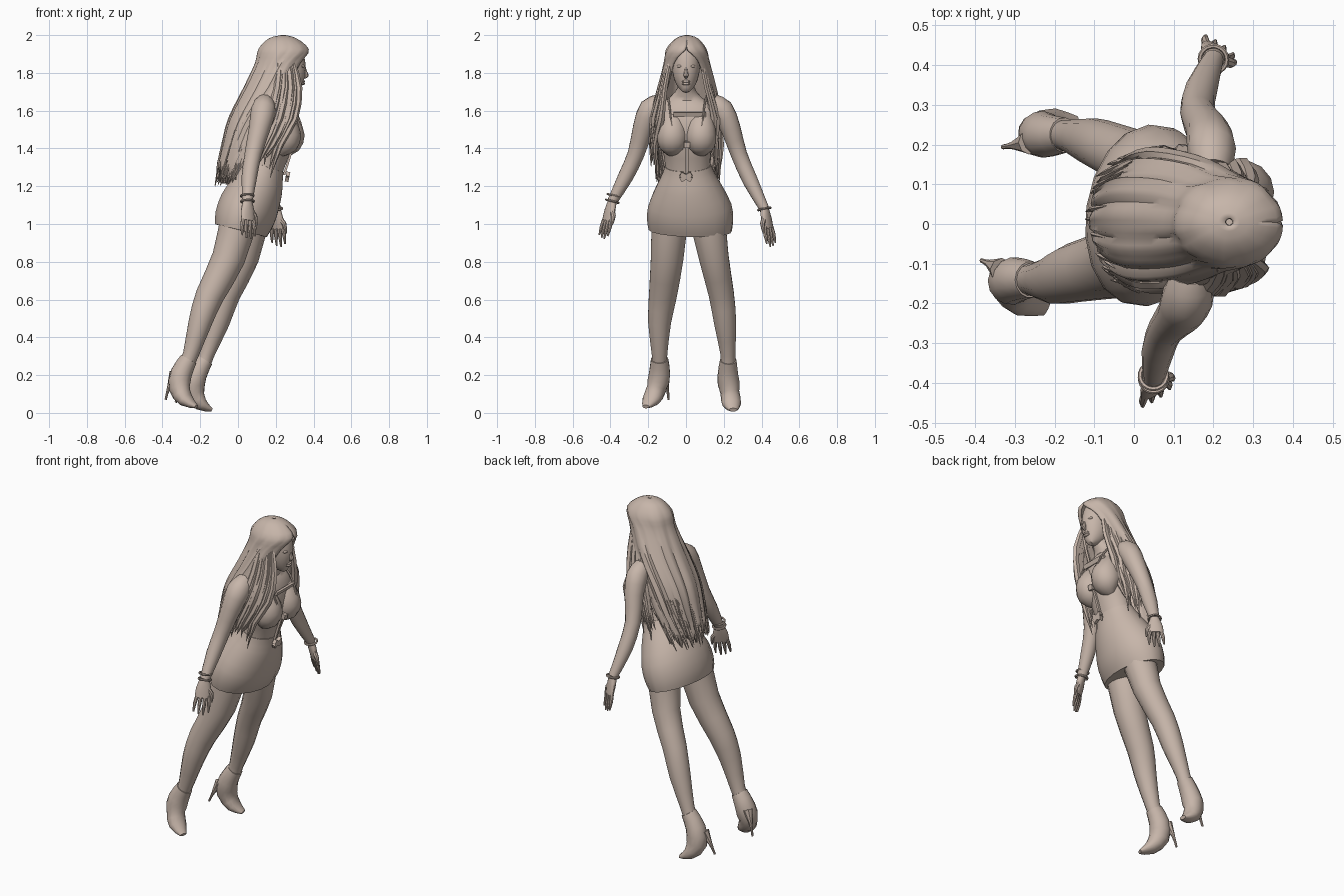
import bpy, bmesh, math, random
from mathutils import Vector

random.seed(4)
default_cube = bpy.data.objects.get("Cube")
if default_cube:
    bpy.data.objects.remove(default_cube, do_unlink=True)

clay = bpy.data.materials.new("warm clay")
clay.use_nodes = True
clay_colour = (0.57, 0.465, 0.4, 1)
clay.diffuse_color = clay_colour
clay.node_tree.nodes["Principled BSDF"].inputs["Base Color"].default_value = clay_colour


def finish(obj, name, angle=40):
    """Name, colour and shade one finished part."""
    obj.name = name
    obj.data.materials.clear()
    obj.data.materials.append(clay)
    bpy.ops.object.select_all(action="DESELECT")
    obj.select_set(True)
    bpy.context.view_layer.objects.active = obj
    bpy.ops.object.shade_smooth_by_angle(angle=math.radians(angle))
    return obj


def from_bmesh(bm, name):
    bmesh.ops.recalc_face_normals(bm, faces=bm.faces[:])
    mesh = bpy.data.meshes.new(name)
    bm.to_mesh(mesh)
    bm.free()
    obj = bpy.data.objects.new(name, mesh)
    bpy.context.collection.objects.link(obj)
    return finish(obj, name)


def spline(rows, steps):
    """Catmull-Rom interpolation of rows of any length."""
    result = []
    last = len(rows) - 1
    for i in range(last):
        p, q, r, s = (rows[max(0, min(last, i + k))] for k in (-1, 0, 1, 2))
        for step in range(steps):
            t = step / steps
            result.append([b + t / 2 * (c - a + t * (2 * a - 5 * b + 4 * c - d + t * (3 * (b - c) + d - a)))
                           for a, b, c, d in zip(p, q, r, s)])
    return result + [list(rows[-1])]


def add_loft(bm, rows, sides=14, steps=2, yaw=0.0):
    """Rows are centre x, y, z, then half depth and half width."""
    rows = spline(rows, steps)
    centres = [Vector(row[:3]) for row in rows]
    rings = []
    for i, row in enumerate(rows):
        along = (centres[min(i + 1, len(rows) - 1)] - centres[max(i - 1, 0)]).normalized()
        side = Vector((math.sin(yaw), math.cos(yaw), 0))
        side = (side - along * side.dot(along)).normalized()
        front = side.cross(along)
        depth, width = max(row[3], 0.001), max(row[-1], 0.001)
        ring = []
        for k in range(sides):
            turn = math.tau * k / sides
            ring.append(bm.verts.new(centres[i] + front * depth * math.cos(turn) + side * width * math.sin(turn)))
        rings.append(ring)
    for low, high in zip(rings, rings[1:]):
        for k in range(sides):
            n = (k + 1) % sides
            bm.faces.new((low[k], low[n], high[n], high[k]))
    bm.faces.new(rings[0])
    bm.faces.new(rings[-1])


def loft(name, rows, **options):
    bm = bmesh.new()
    add_loft(bm, rows, **options)
    return from_bmesh(bm, name)


def ball(name, place, size):
    bpy.ops.mesh.primitive_uv_sphere_add(segments=16, ring_count=10, radius=1, location=place)
    obj = bpy.context.object
    obj.scale = size
    return finish(obj, name)


def plate(name, place, size, turn=(0, 0, 0)):
    bpy.ops.mesh.primitive_cube_add(size=1, location=place, rotation=turn)
    obj = bpy.context.object
    obj.scale = size
    return finish(obj, name)


# Body and skirt, leaning forward and turned slightly
twist = 0.15
loft("torso", [(.1, .015, 1.18, .12, .15), (.15, .01, 1.31, .095, .12), (.185, .005, 1.43, .105, .14),
               (.2, 0, 1.54, .1, .165), (.205, 0, 1.62, .078, .15), (.21, 0, 1.67, .052, .085),
               (.235, 0, 1.72, .045, .045), (.26, 0, 1.8, .045, .045)], sides=18, yaw=twist)
loft("skirt", [(.015, .022, .965, .14, .222), (.03, .022, 1.02, .155, .23), (.06, .02, 1.1, .158, .222),
               (.105, .015, 1.2, .138, .175), (.133, .012, 1.27, .112, .138), (.148, .01, 1.31, .1, .124)],
     sides=18, yaw=twist)

# Bust, straps and clasps
for label, y, x in (("left", .08, .268), ("right", -.072, .25)):
    loft(label + "_bust", [(x - .03, y, 1.61, .02, .04), (x - .01, y, 1.54, .062, .068), (x, y, 1.47, .085, .082),
                           (x - .008, y, 1.41, .066, .072), (x - .03, y, 1.37, .02, .03)])
    loft(label + "_strap", [(x + .07, y, 1.5, .006), (x + .045, y * 1.15, 1.58, .006),
                            (x - .03, y * 1.3, 1.665, .006), (x - .1, y * 1.3, 1.6, .006)], sides=6)
plate("chest_bar", (.302, .02, 1.58), (.012, .17, .025), (0, .4, 0))
plate("front_strip", (.272, .005, 1.35), (.012, .014, .19), (0, .3, 0))
plate("bust_clasp", (.31, .005, 1.42), (.02, .03, .03), (0, .2, 0))
for tilt in (-.5, .5):
    plate("waist_buckle", (.262, 0, 1.25), (.02, .065, .025), (tilt, .2, 0))

# Head and face
loft("head", [(.318, 0, 1.7, .012, .015), (.305, 0, 1.725, .045, .04), (.285, 0, 1.77, .075, .064),
              (.27, 0, 1.84, .088, .076), (.255, 0, 1.91, .085, .075), (.245, 0, 1.96, .05, .05)], sides=18)
loft("nose", [(.35, 0, 1.84, .006), (.356, 0, 1.805, .01), (.36, 0, 1.787, .014), (.348, 0, 1.773, .006)], sides=8)
for height in (1.743, 1.755):
    ball("lip", (.341, 0, height), (.014, .022, .008))
for y in (-.033, .033):
    ball("eye", (.34, y, 1.835), (.013, .016, .008))

# Hair shell: centre, half depth, half width, half angle left open at the face
hair_rows = spline([(.24, .005, 2, .01, .01, 0), (.237, .005, 1.982, .075, .06, 0), (.243, .003, 1.925, .135, .108, 3),
                    (.225, .005, 1.85, .135, .122, 36), (.175, .008, 1.72, .145, .152, 48), (.1, .01, 1.55, .152, .18, 68),
                    (.06, .01, 1.4, .148, .185, 85), (.025, .01, 1.27, .137, .165, 100)], 3)


def hair_point(row, across, ridge=1.0):
    x, y, z, depth, width, gap = row
    turn = math.radians(gap + across * (360 - 2 * gap))
    return Vector((x + depth * ridge * math.cos(turn), y + width * ridge * math.sin(turn), z))


columns = 44
ridges = [random.uniform(.94, 1.03) for _ in range(columns + 1)]
ridges[-1] = ridges[0]
drops = [random.uniform(-.06, .06) for _ in range(columns + 1)]
bm = bmesh.new()
grid = []
for i, row in enumerate(hair_rows):
    fall = i / (len(hair_rows) - 1)
    line = []
    for k in range(columns + 1):
        spot = hair_point(row, k / columns, 1 + (ridges[k] - 1) * min(1, fall * 2))
        spot.z -= drops[k] * fall ** 4
        line.append(bm.verts.new(spot))
    grid.append(line)
for upper, lower in zip(grid, grid[1:]):
    for k in range(columns):
        bm.faces.new((upper[k], upper[k + 1], lower[k + 1], lower[k]))
bmesh.ops.remove_doubles(bm, verts=bm.verts[:], dist=.0005)
hair = from_bmesh(bm, "long_hair")
thick = hair.modifiers.new("thickness", "SOLIDIFY")
thick.thickness = .012

# Ragged strands along the hair ends
bm = bmesh.new()
for n in range(50):
    across = random.uniform(.0, 1)
    start, middle = (hair_point(hair_rows[i], across, random.uniform(.93, 1)) for i in (-6, -2))
    tip = middle + (middle - start) * random.uniform(.15, .55)
    add_loft(bm, [(*start, .002, .004), (*middle, .007, .013), (*tip, .001)], sides=5)
from_bmesh(bm, "hair_ends")

# Locks falling in front of the shoulders
bm = bmesh.new()
for side in (-1, 1):
    for n in range(9):
        f = n / 8
        sway = random.uniform(-.012, .012)
        ahead = .012 - side * .012 + sway
        add_loft(bm, [(.29 - f * .07, side * (.085 + f * .02), 1.85, .016, .012),
                      (.285 + ahead - f * .1, side * (.11 + f * .03), 1.72, .021, .014),
                      (.265 + ahead - f * .12, side * (.14 + f * .035) + sway, 1.56, .019, .014),
                      (.215 + sway - f * .1, side * (.15 + f * .035) - sway, 1.42, .015, .012),
                      (.18 - sway - f * .1, side * (.155 + f * .03), random.uniform(1.22, 1.36), .001)], sides=6)
from_bmesh(bm, "front_locks")


def hand(label, wrist, lean, side):
    """Palm, four fingers and a thumb hanging from a wrist."""
    w = Vector(wrist)
    out = lean.normalized() * 1.06
    yaw = side * .6
    fore = Vector((math.cos(yaw), -math.sin(yaw), 0))
    bm = bmesh.new()
    add_loft(bm, [(*w, .026, .022), (*(w + out * .05), .042, .02), (*(w + out * .1), .042, .015)], yaw=yaw)
    for n in range(4):
        spread = fore * (.032 - n * .021)
        base = w + out * .09 + spread
        length = .108 - abs(n - 1.3) * .014
        add_loft(bm, [(*base, .011), (*(base + out * length * .5 + spread * .25), .01),
                      (*(base + out * length + spread * .3), .004)], sides=8)
    add_loft(bm, [(*(w + out * .03), .015), (*(w + out * .075 + fore * .045), .013),
                  (*(w + out * .125 + fore * .054), .004)], sides=8)
    from_bmesh(bm, label + "_hand")


def bangle(name, place, lean):
    bpy.ops.mesh.primitive_torus_add(major_radius=.034, minor_radius=.006, major_segments=18, minor_segments=6,
                                     location=place, rotation=lean.to_track_quat("Z", "Y").to_euler())
    finish(bpy.context.object, name)


# Arms, hands and bangles
arms = {
    "left": [(.195, .14, 1.64, .05), (.195, .19, 1.605, .062), (.185, .235, 1.51, .054), (.16, .28, 1.37, .044),
             (.17, .34, 1.23, .041), (.2, .415, 1.08, .026)],
    "right": [(.14, -.13, 1.64, .05), (.135, -.185, 1.605, .066), (.115, -.225, 1.51, .057), (.08, -.265, 1.37, .045),
              (.06, -.32, 1.25, .041), (.05, -.39, 1.12, .027)],
}
leans = {"left": Vector((.08, .2, -1)), "right": Vector((.03, -.26, -1))}
for label, side in (("left", 1), ("right", -1)):
    rows, lean = arms[label], leans[label]
    loft(label + "_arm", rows)
    hand(label, rows[-1][:3], lean, side)
    for lift in (.0, .03)[:1 if side > 0 else 2]:
        bangle(label + "_bangle", Vector(rows[-1][:3]) - lean * lift, lean)

# Legs
loft("left_leg", [(.07, .11, 1.05, .1), (.03, .148, .82, .08, .085), (-.055, .187, .63, .068, .073),
                  (-.105, .207, .48, .06, .053), (-.165, .222, .31, .04), (-.19, .222, .24, .04)])
loft("right_leg", [(.01, -.085, 1.05, .1), (-.05, -.1, .82, .088, .076), (-.15, -.123, .62, .075, .066),
                   (-.2, -.14, .48, .062, .052), (-.25, -.14, .31, .042), (-.28, -.14, .24, .04)])

# High heeled boots
loft("left_boot", [(-.175, .224, .28, .044), (-.22, .222, .2, .055, .045), (-.235, .232, .11, .058, .05),
                   (-.195, .242, .046, .036, .05), (-.14, .25, .016, .01, .022)], yaw=-.15)
loft("right_boot", [(-.26, -.14, .285, .046), (-.3, -.14, .21, .057, .047), (-.31, -.155, .13, .057, .05),
                    (-.275, -.185, .068, .038, .05), (-.22, -.212, .033, .01, .02)], yaw=.5)
loft("left_heel", [(-.265, .205, .18, .03), (-.305, .198, .11, .01), (-.33, .194, .055, .006)], sides=8)
loft("right_heel", [(-.335, -.115, .21, .03), (-.365, -.1, .14, .01), (-.383, -.092, .07, .006)], sides=8)
